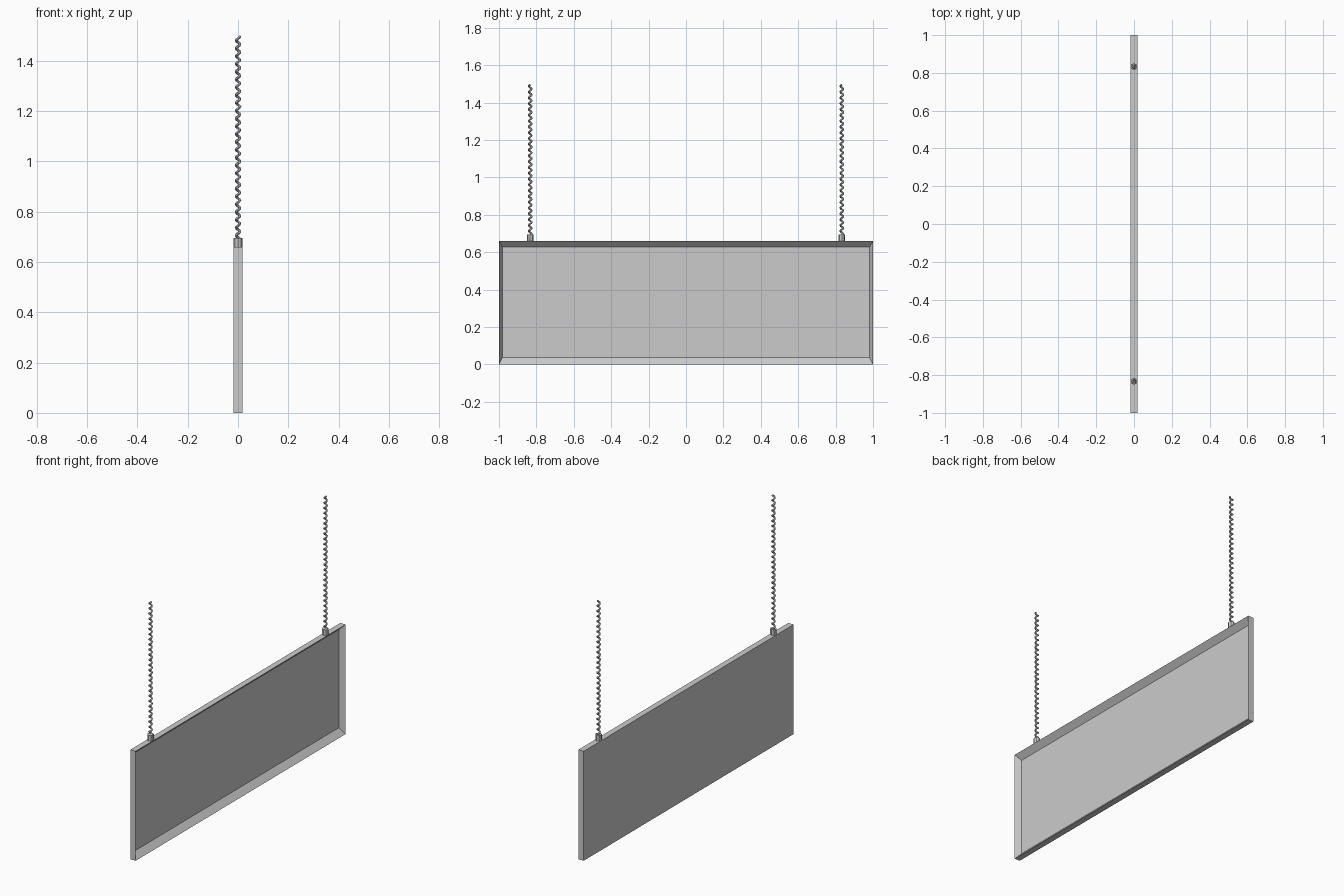
import bpy, bmesh, math

if "Cube" in bpy.data.objects:
    bpy.data.objects.remove(bpy.data.objects["Cube"])

HALF_X, TOP = 0.018, 0.66
ROPE_Y, COLLAR_TOP, ROPE_TOP = 0.833, 0.695, 1.5


def mesh_object(name, bm):
    bmesh.ops.recalc_face_normals(bm, faces=bm.faces)
    me = bpy.data.meshes.new(name)
    bm.to_mesh(me)
    bm.free()
    ob = bpy.data.objects.new(name, me)
    bpy.context.collection.objects.link(ob)
    return ob


# Sign board: flat back, mitred slopes on +x running down to a sunken panel
def sign_board():
    bm = bmesh.new()

    def ring(x, y, z0, z1):
        return [bm.verts.new((x, a, b)) for a, b in ((-y, z0), (y, z0), (y, z1), (-y, z1))]

    rings = [ring(-HALF_X, 1, 0, TOP), ring(HALF_X, 1, 0, TOP),
             ring(-0.015, 0.982, 0.036, 0.628)]
    for a, b in zip(rings, rings[1:]):
        for i in range(4):
            j = (i + 1) % 4
            bm.faces.new((a[i], a[j], b[j], b[i]))
    bm.faces.new(rings[0])
    bm.faces.new(rings[-1])
    return mesh_object("sign_board", bm)


# Collar: short eight-sided socket on the top edge
def collar(name, y):
    bm = bmesh.new()
    bmesh.ops.create_cone(bm, cap_ends=True, segments=8, radius1=HALF_X,
                          radius2=HALF_X, depth=COLLAR_TOP - TOP)
    ob = mesh_object(name, bm)
    ob.location = (0, y, (TOP + COLLAR_TOP) / 2)


# Rope: one strand wound in a tight helix
def rope(name, y, turns=26, steps=8, radius=0.0075, thick=0.0055):
    cu = bpy.data.curves.new(name, 'CURVE')
    cu.dimensions = '3D'
    cu.bevel_depth = thick
    cu.bevel_resolution = 1
    cu.use_fill_caps = True
    sp = cu.splines.new('POLY')
    n = turns * steps
    sp.points.add(n)
    z0, z1 = COLLAR_TOP - 0.005, ROPE_TOP - 0.004
    for i, p in enumerate(sp.points):
        a = math.tau * i / steps
        p.co = (radius * math.cos(a), radius * math.sin(a), z0 + (z1 - z0) * i / n, 1)
    sp.use_smooth = False
    ob = bpy.data.objects.new(name, cu)
    ob.location.y = y
    bpy.context.collection.objects.link(ob)


sign_board()
for side, y in (("front", -ROPE_Y), ("back", ROPE_Y)):
    collar(side + "_collar", y)
    rope(side + "_rope", y)
